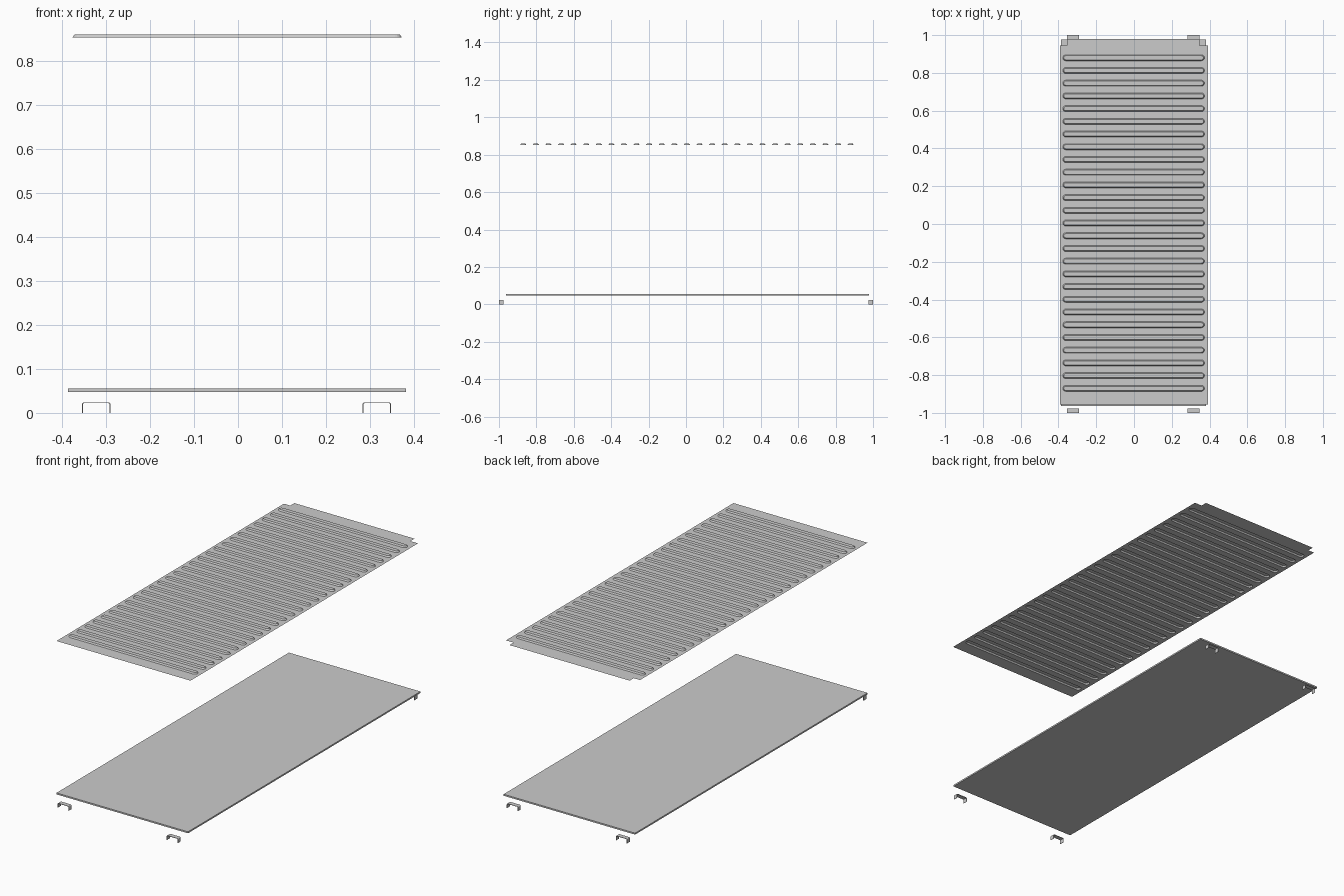
import bpy, bmesh, math

if "Cube" in bpy.data.objects:
    bpy.data.objects.remove(bpy.data.objects["Cube"])

def finish(bm, name):
    me = bpy.data.meshes.new(name)
    bm.normal_update()
    bm.to_mesh(me)
    bm.free()
    ob = bpy.data.objects.new(name, me)
    bpy.context.collection.objects.link(ob)
    return ob

def ring(bm, pts, z):
    return [bm.verts.new((x, y, z)) for x, y in pts]

def loop_edges(bm, vs):
    return [bm.edges.new((vs[i], vs[(i + 1) % len(vs)])) for i in range(len(vs))]

def stadium(x0, x1, cy, r, n=8):
    right = [(x1 - R + r * math.cos(a), cy + r * math.sin(a))
             for a in (math.pi * (i / n - 0.5) for i in range(n + 1))]
    left = [(x0 + R + r * math.cos(a), cy + r * math.sin(a))
            for a in (math.pi * (i / n + 0.5) for i in range(n + 1))]
    return right + left

# ribbed top sheet: notched outline, pressed stadium ribs
R = 0.016
Z0, Z1 = 0.853, 0.860
bm = bmesh.new()
outline = [(-0.393, -0.955), (0.391, -0.955), (0.391, 0.945), (0.347, 0.945),
           (0.347, 0.979), (-0.356, 0.979), (-0.356, 0.945), (-0.393, 0.945)]
edges = loop_edges(bm, ring(bm, outline, Z0))
ribs = []
for k in range(27):
    cy = 0.880 - k * 1.75 / 26
    base = ring(bm, stadium(-0.377, 0.373, cy, R), Z0)
    edges += loop_edges(bm, base)
    ribs.append((cy, base))
bmesh.ops.triangle_fill(bm, edges=edges, use_beauty=True, normal=(0, 0, 1))
for cy, base in ribs:
    top = ring(bm, stadium(-0.377, 0.373, cy, R - 0.005), Z1)
    n = len(base)
    for i in range(n):
        j = (i + 1) % n
        bm.faces.new((base[i], base[j], top[j], top[i]))
    bm.faces.new(top)
bmesh.ops.dissolve_limit(bm, angle_limit=0.001, verts=[], edges=[
    e for e in bm.edges if all(abs(v.co.z - Z0) < 1e-5 for v in e.verts)])
finish(bm, "ribbed_sheet")

# flat lower panel
bm = bmesh.new()
low = ring(bm, [(-0.387, -0.963), (0.382, -0.963), (0.382, 0.978), (-0.387, 0.978)], 0.047)
face = bm.faces.new(low)
ext = bmesh.ops.extrude_face_region(bm, geom=[face])
for v in ext["geom"]:
    if isinstance(v, bmesh.types.BMVert):
        v.co.z = 0.055
bmesh.ops.recalc_face_normals(bm, faces=bm.faces)
finish(bm, "lower_panel")

# bent strip clips at the four corners
def arch(hw, h, r, n=4):
    pts = [(-hw, 0)]
    for cx, start in ((-hw + r, math.pi), (hw - r, math.pi / 2)):
        for i in range(n + 1):
            a = start - i * math.pi / 2 / n
            pts.append((cx + r * math.cos(a), h - r + r * math.sin(a)))
    return pts + [(hw, 0)]

def clip(name, cx, y0, y1):
    bm = bmesh.new()
    outer, inner = arch(0.0325, 0.024, 0.005), arch(0.0305, 0.022, 0.003)
    rows = [[bm.verts.new((cx + x, y, z)) for x, z in prof]
            for prof, y in ((outer, y0), (outer, y1), (inner, y1), (inner, y0))]
    for a in range(4):
        p, q = rows[a], rows[(a + 1) % 4]
        for i in range(len(p) - 1):
            bm.faces.new((p[i], p[i + 1], q[i + 1], q[i]))
    for i in (0, -1):
        bm.faces.new([r[i] for r in rows])
    bmesh.ops.recalc_face_normals(bm, faces=bm.faces)
    finish(bm, name)

for side, cx in (("left", -0.3225), ("right", 0.3155)):
    clip("front_%s_clip" % side, cx, -1.0, -0.976)
    clip("back_%s_clip" % side, cx, 0.976, 1.0)
